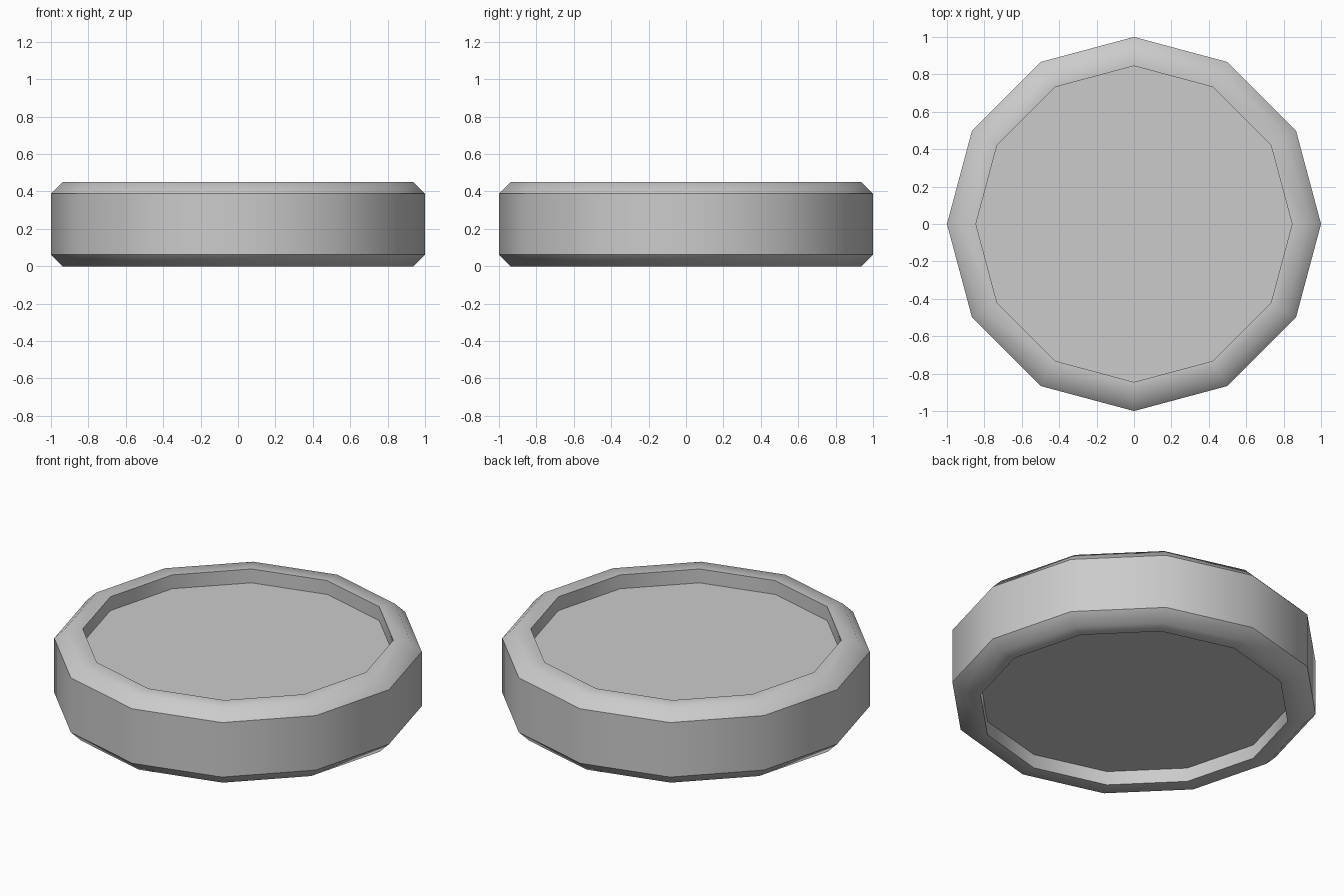
import bpy, bmesh
from math import cos, sin, tau

if "Cube" in bpy.data.objects:
    bpy.data.objects.remove(bpy.data.objects["Cube"])

SIDES = 12

# Half profile from bottom recess to top recess: radius, height, crisp ring
profile = [
    (0.845, 0.083, True),
    (0.845, 0.0, True),
    (0.938, 0.0, False),
    (1.0, 0.062, True),
    (1.0, 0.388, True),
    (0.938, 0.45, False),
    (0.845, 0.45, True),
    (0.845, 0.367, True),
]

bm = bmesh.new()
rings = [[bm.verts.new((r * cos(tau * i / SIDES), r * sin(tau * i / SIDES), z))
          for i in range(SIDES)] for r, z, _ in profile]

# Rim, chamfers and recess walls
for a, b in zip(rings, rings[1:]):
    for i in range(SIDES):
        j = (i + 1) % SIDES
        bm.faces.new((a[i], a[j], b[j], b[i]))

# Recessed floors
bm.faces.new(rings[0][::-1])
bm.faces.new(rings[-1])

# Smooth shading with crisp rings
for f in bm.faces:
    f.smooth = True
for ring, (_, _, crisp) in zip(rings, profile):
    for i in range(SIDES):
        edge = bm.edges.get((ring[i], ring[(i + 1) % SIDES]))
        edge.smooth = not crisp

bmesh.ops.recalc_face_normals(bm, faces=bm.faces)
mesh = bpy.data.meshes.new("recessed_disc")
bm.to_mesh(mesh)
bm.free()
disc = bpy.data.objects.new("recessed_disc", mesh)
bpy.context.collection.objects.link(disc)
